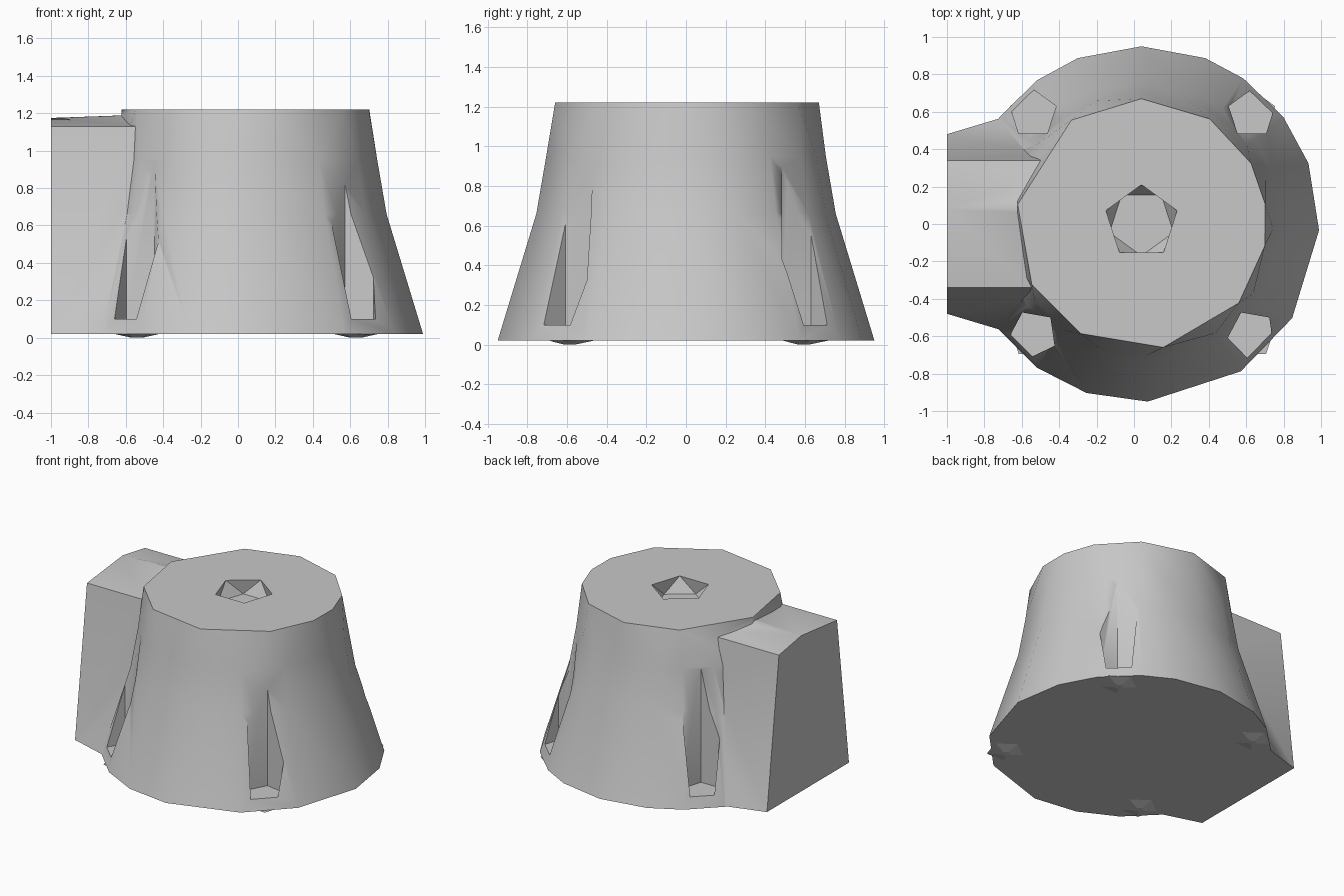
import bpy, bmesh
from math import radians, cos, sin

cube = bpy.data.objects.get("Cube")
if cube:
    bpy.data.objects.remove(cube)

grey = bpy.data.materials.new("plain grey")
grey.use_nodes = True
tone = (0.58, 0.58, 0.58, 1)
grey.diffuse_color = tone
grey.node_tree.nodes["Principled BSDF"].inputs["Base Color"].default_value = tone


def finish(name, bm):
    bmesh.ops.recalc_face_normals(bm, faces=bm.faces)
    mesh = bpy.data.meshes.new(name)
    bm.to_mesh(mesh)
    bm.free()
    mesh.materials.append(grey)
    obj = bpy.data.objects.new(name, mesh)
    bpy.context.collection.objects.link(obj)
    return obj


def loft(name, centre, rings):
    """Closed solid through rings of (radius, height, sorted angles)."""
    bm = bmesh.new()
    loops = []
    for radius, z, angles in rings:
        verts = [bm.verts.new((centre[0] + radius * cos(radians(a)),
                               centre[1] + radius * sin(radians(a)), z)) for a in angles]
        loops.append((verts, list(angles) + [angles[0] + 360]))
    for (a, aa), (b, ba) in zip(loops, loops[1:]):
        i = j = 0
        n, m = len(a), len(b)
        while i < n or j < m:
            if j == m or (i < n and aa[i + 1] <= ba[j + 1]):
                bm.faces.new((a[i % n], a[(i + 1) % n], b[j % m]))
                i += 1
            else:
                bm.faces.new((a[i % n], b[(j + 1) % m], b[j % m]))
                j += 1
    bm.faces.new(loops[0][0][::-1])
    bm.faces.new(loops[-1][0])
    return finish(name, bm)


def combine(target, tool, operation):
    tool.hide_render = True
    mod = target.modifiers.new(operation, 'BOOLEAN')
    mod.operation = operation
    mod.solver = 'EXACT'
    mod.object = tool
    bpy.context.view_layer.objects.active = target
    bpy.ops.object.modifier_apply(modifier=mod.name)
    bpy.data.objects.remove(tool)


def pentagon(start):
    return [start + 72 * k for k in range(5)]


# Tapered, flared body
foot = [-2, 20, 37, 55, 69, 90, 111, 126, 143, 162, 198, 216, 234, 252, 272, 304, 328]
rim = [-10, 9, 29, 57, 90, 124, 171, 209, 241, 280, 321]
body = loft("body", (0.04, 0), [(0.95, 0.02, foot), (0.755, 0.66, foot),
                                (0.705, 0.95, foot), (0.67, 1.22, rim)])

# Side block with a low off-centre ridge
bm = bmesh.new()
ends = []
for x, base, ridge in ((-1, 0.48, 1.175), (-0.3, 0.69, 1.2)):
    section = [(-base, 0.021), (-0.34, 1.13), (0.08, ridge), (0.34, 1.13), (base, 0.021)]
    ends.append([bm.verts.new((x, y, z)) for y, z in section])
for end in ends:
    bm.faces.new(end)
for k in range(5):
    n = (k + 1) % 5
    bm.faces.new((ends[0][k], ends[0][n], ends[1][n], ends[1][k]))
bmesh.ops.triangulate(bm, faces=[f for f in bm.faces if len(f.verts) == 4])
combine(body, finish("side_block", bm), 'UNION')

# Corner notches cut into the flare
corners = [(sx * 0.585 + 0.045, sy * 0.59) for sx in (-1, 1) for sy in (-1, 1)]
for x, y in corners:
    turn = pentagon(90 if y > 0 else -100)
    combine(body, loft("notch_cutter", (x, y), [(0.13, 0.1, turn), (0.13, 1.1, turn)]),
            'DIFFERENCE')

# Twisted five-sided socket in the top
combine(body, loft("socket_cutter", (0.04, 0.01),
                   [(0.18, 1.11, pentagon(54)), (0.2, 1.22, pentagon(90)),
                    (0.2, 1.4, pentagon(90))]), 'DIFFERENCE')

# Smooth flanks, sharp cut edges
bpy.ops.object.select_all(action='DESELECT')
body.select_set(True)
bpy.context.view_layer.objects.active = body
bpy.ops.object.shade_smooth_by_angle(angle=radians(45))

# Shallow swellings under the base
for x, y in corners:
    loft("base_pad", (x, y), [(0.03, 0, pentagon(90)), (0.13, 0.021, pentagon(90))])
